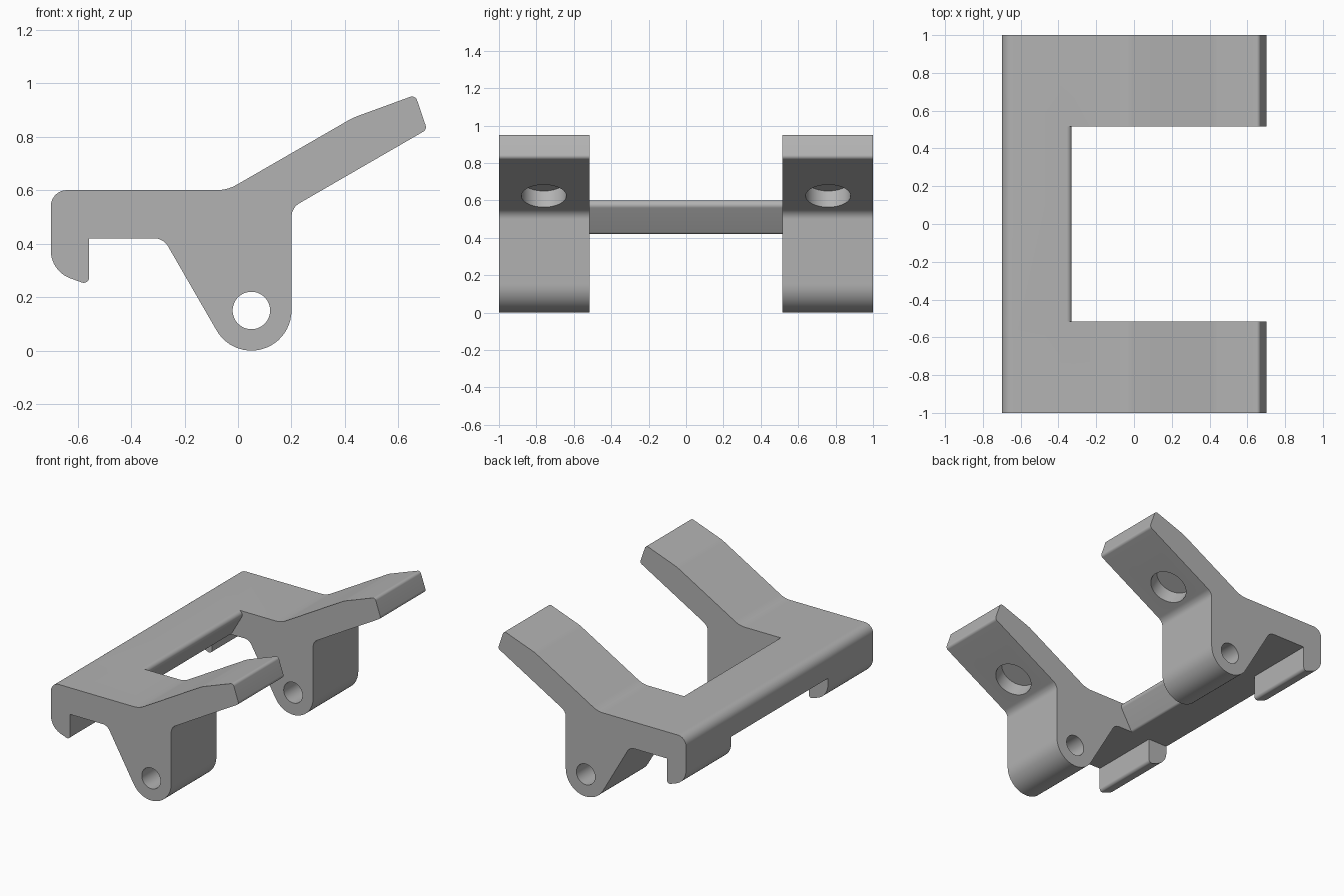
import bpy, bmesh, math
from mathutils import Vector, Matrix

cube = bpy.data.objects.get("Cube")
if cube:
    bpy.data.objects.remove(cube, do_unlink=True)

grey = bpy.data.materials.new("plain_grey")
grey.use_nodes = True
grey.diffuse_color = (0.45, 0.45, 0.45, 1)
grey.node_tree.nodes["Principled BSDF"].inputs["Base Color"].default_value = grey.diffuse_color

INNER = 0.517   # inner face of each side cheek


def rounded(corners):
    """Turn (x, z, radius) corners into an outline with filleted corners."""
    out = []
    for i, (x, z, r) in enumerate(corners):
        p = Vector((x, z))
        a = (Vector(corners[i - 1][:2]) - p).normalized()
        b = (Vector(corners[(i + 1) % len(corners)][:2]) - p).normalized()
        if r == 0:
            out.append(p)
            continue
        half = a.angle(b) / 2
        centre = p + (a + b).normalized() * r / math.sin(half)
        start = p + a * r / math.tan(half) - centre
        sweep = start.angle_signed(p + b * r / math.tan(half) - centre)
        steps = max(3, math.ceil(abs(sweep) / math.radians(7)))
        for k in range(steps + 1):
            out.append(centre + Matrix.Rotation(-sweep * k / steps, 2) @ start)
    return out


def add_object(name, bm):
    bmesh.ops.recalc_face_normals(bm, faces=bm.faces)
    mesh = bpy.data.meshes.new(name)
    bm.to_mesh(mesh)
    bm.free()
    mesh.materials.append(grey)
    ob = bpy.data.objects.new(name, mesh)
    bpy.context.collection.objects.link(ob)
    return ob


def extrude(name, corners, y0, y1):
    bm = bmesh.new()
    face = bm.faces.new([bm.verts.new((p.x, y0, p.y)) for p in rounded(corners)])
    geom = bmesh.ops.extrude_face_region(bm, geom=[face])["geom"]
    moved = [g for g in geom if isinstance(g, bmesh.types.BMVert)]
    bmesh.ops.translate(bm, verts=moved, vec=(0, y1 - y0, 0))
    return add_object(name, bm)


def cylinder(name, radius, depth, centre, rotation):
    bm = bmesh.new()
    bmesh.ops.create_cone(bm, cap_ends=True, segments=64, radius1=radius, radius2=radius,
                          depth=depth, matrix=Matrix.Translation(centre) @ rotation)
    return add_object(name, bm)


def combine(target, other, operation):
    mod = target.modifiers.new(operation.lower(), "BOOLEAN")
    mod.object, mod.operation, mod.solver = other, operation, "EXACT"
    bpy.context.view_layer.objects.active = target
    bpy.ops.object.modifier_apply(modifier=mod.name)
    bpy.data.objects.remove(other, do_unlink=True)


# Side cheek outline: plate, raised arm, pivot leg and hook
cheek_outline = [
    (-0.70, 0.60, 0.06), (-0.04, 0.60, 0.15), (0.43, 0.871, 0.2),
    (0.663, 0.956, 0.02), (0.707, 0.827, 0.02), (0.20, 0.534, 0.06),
    (0.20, -0.41, 0.15), (-0.279, 0.42, 0.06), (-0.557, 0.42, 0),
    (-0.557, 0.245, 0.02), (-0.70, 0.297, 0.11)]

# Cross bar with an undercut inner edge
bar_outline = [(-0.70, 0.60, 0.06), (-0.31, 0.60, 0.027),
               (-0.414, 0.42, 0.02), (-0.70, 0.42, 0)]

bracket = extrude("bracket", bar_outline, -0.7, 0.7)
slope = Matrix.Rotation(math.radians(-30), 4, "Y")
for side in (-1, 1):
    cheek = extrude("side_cheek", cheek_outline, side * INNER, side)
    # Pivot hole through the leg, blind round pocket under the arm
    pin = cylinder("pivot_cutter", 0.07, 1, (0.05, side * 0.76, 0.15),
                   Matrix.Rotation(math.pi / 2, 4, "X"))
    combine(cheek, pin, "DIFFERENCE")
    pocket = cylinder("pocket_cutter", 0.12, 0.2, (0.355, side * 0.76, 0.6235), slope)
    combine(cheek, pocket, "DIFFERENCE")
    combine(bracket, cheek, "UNION")

# Smooth fillets, crisp edges
bpy.ops.object.select_all(action="DESELECT")
bracket.select_set(True)
bpy.context.view_layer.objects.active = bracket
bpy.ops.object.shade_smooth_by_angle(angle=math.radians(20))
